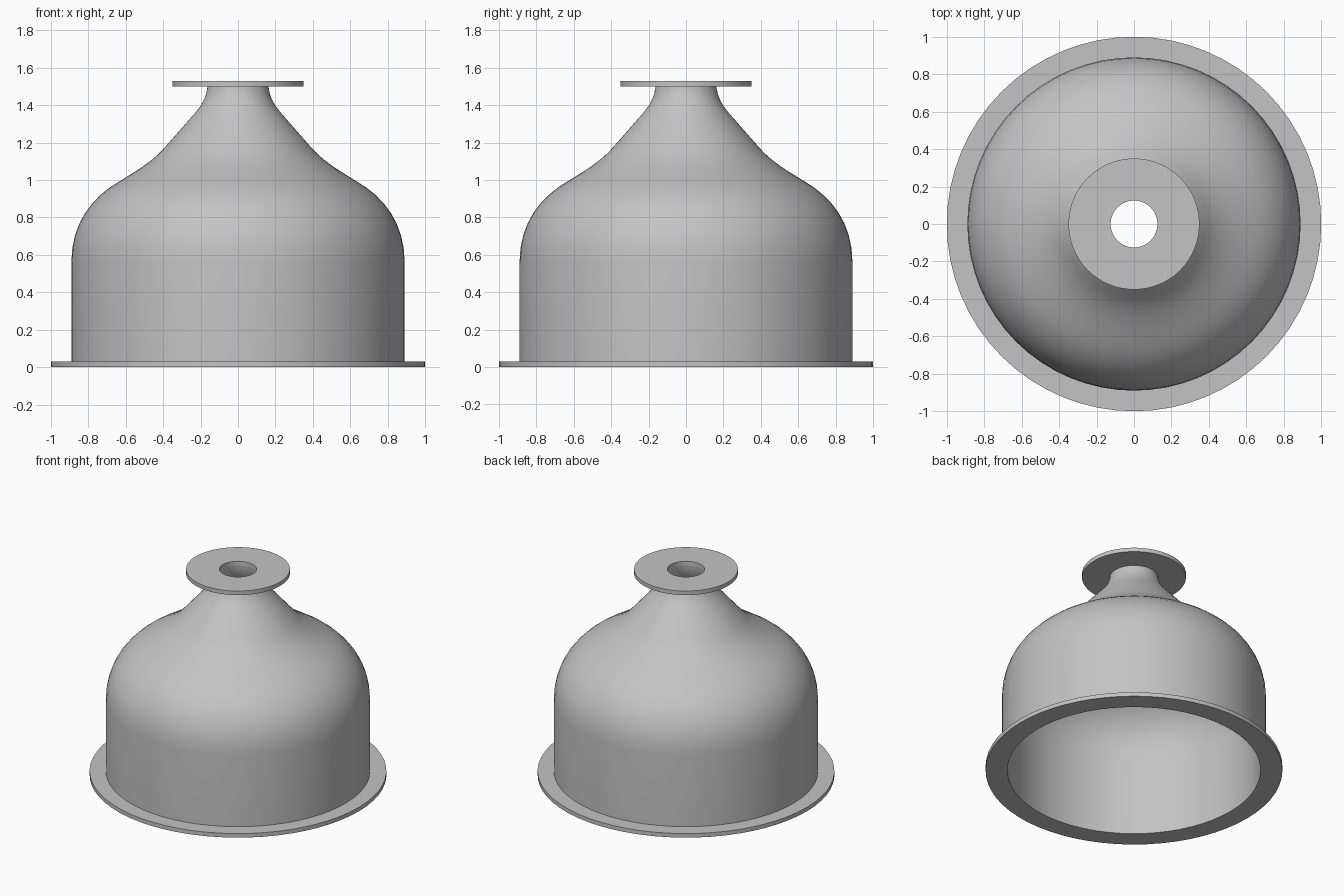
import bpy, bmesh, math
from mathutils import Vector
from mathutils.geometry import interpolate_bezier

cube = bpy.data.objects.get("Cube")
if cube:
    bpy.data.objects.remove(cube, do_unlink=True)

SIDES = 64
WALL = 0.037

metal = bpy.data.materials.new("plain grey")
metal.use_nodes = True
grey = (0.55, 0.55, 0.55, 1)
metal.diffuse_color = grey
metal.node_tree.nodes["Principled BSDF"].inputs["Base Color"].default_value = grey


def lathe(name, profile):
    """Spin a closed (radius, height) loop around the z axis."""
    bm = bmesh.new()
    verts = [bm.verts.new((r, 0, z)) for r, z in profile]
    edges = [bm.edges.new((v, verts[i - 1])) for i, v in enumerate(verts)]
    bmesh.ops.spin(bm, geom=verts + edges, cent=(0, 0, 0), axis=(0, 0, 1),
                   angle=math.tau, steps=SIDES, use_merge=True)
    bmesh.ops.remove_doubles(bm, verts=bm.verts, dist=0.0001)
    bmesh.ops.recalc_face_normals(bm, faces=bm.faces)
    mesh = bpy.data.meshes.new(name)
    bm.to_mesh(mesh)
    bm.free()
    mesh.materials.append(metal)
    obj = bpy.data.objects.new(name, mesh)
    bpy.context.collection.objects.link(obj)
    bpy.ops.object.select_all(action='DESELECT')
    obj.select_set(True)
    bpy.context.view_layer.objects.active = obj
    bpy.ops.object.shade_smooth_by_angle(angle=math.radians(30))
    return obj


def ring(name, inner, outer, bottom, top):
    return lathe(name, [(inner, bottom), (outer, bottom), (outer, top), (inner, top)])


# Outer bell profile: straight wall, shoulder, waist, cone and neck
curves = [
    [(0.89, 0.56), (0.89, 0.77), (0.78, 0.91), (0.63, 0.995)],
    [(0.63, 0.995), (0.55, 1.045), (0.46, 1.095), (0.39, 1.175)],
    [(0.25, 1.335), (0.19, 1.40), (0.17, 1.44), (0.163, 1.50)],
]
outer = [Vector((0.89, 0.03))]
for curve in curves:
    for p in interpolate_bezier(*[Vector(c) for c in curve], 9):
        if (p - outer[-1]).length > 0.001:
            outer.append(p)

# Inner wall: the outer profile moved inward along its normals
inner = []
for i, p in enumerate(outer):
    along = (outer[min(i + 1, len(outer) - 1)] - outer[max(i - 1, 0)]).normalized()
    inner.append(p + Vector((-along.y, along.x)) * WALL)
inner[0].y, inner[-1].y = outer[0].y, outer[-1].y

lathe("bell_body", [tuple(p) for p in outer + inner[::-1]])

# Flat flanges at the foot and at the neck
ring("base_flange", 0.89 - WALL, 1.0, 0.0, 0.03)
ring("neck_flange", 0.125, 0.35, 1.50, 1.53)
